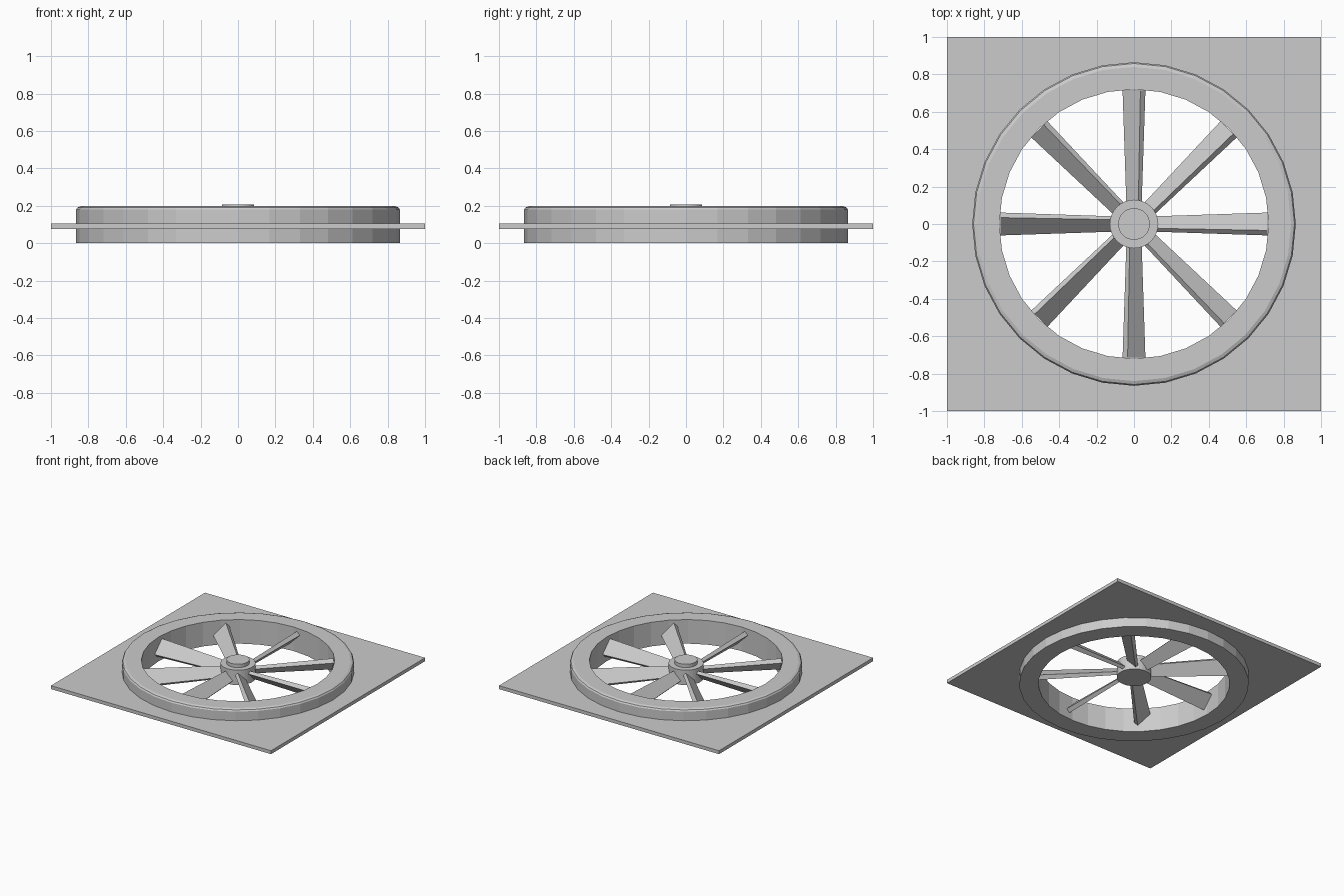
import bpy, bmesh
from math import sin, cos, pi, radians
from mathutils import Matrix, Vector

if "Cube" in bpy.data.objects:
    bpy.data.objects.remove(bpy.data.objects["Cube"])

SIDES = 32


def finish(name, bm):
    bmesh.ops.remove_doubles(bm, verts=bm.verts, dist=1e-5)
    bmesh.ops.recalc_face_normals(bm, faces=bm.faces)
    mesh = bpy.data.meshes.new(name)
    bm.to_mesh(mesh)
    bm.free()
    obj = bpy.data.objects.new(name, mesh)
    bpy.context.collection.objects.link(obj)
    return obj


def lathe(name, profile, closed):
    """Revolve (radius, z) points around z; open profiles get end caps."""
    bm = bmesh.new()
    rings = [[bm.verts.new((r * cos(2 * pi * i / SIDES), r * sin(2 * pi * i / SIDES), z))
              for i in range(SIDES)] for r, z in profile]
    pairs = list(zip(rings, rings[1:]))
    if closed:
        pairs.append((rings[-1], rings[0]))
    else:
        bm.faces.new(rings[0])
        bm.faces.new(rings[-1])
    for a, b in pairs:
        for i in range(SIDES):
            j = (i + 1) % SIDES
            bm.faces.new((a[i], a[j], b[j], b[i]))
    return finish(name, bm)


# Fan duct with rounded upper outer rim
lathe("duct_ring", [(0.72, 0), (0.865, 0), (0.865, 0.18), (0.858, 0.191),
                    (0.84, 0.198), (0.72, 0.198)], True)

# Hub with raised cap
lathe("hub", [(0.13, 0.055), (0.13, 0.178), (0.085, 0.178), (0.085, 0.206)], False)

# Square mounting plate with a round opening hidden inside the duct wall
bm = bmesh.new()
layers = []
for z in (0.077, 0.105):
    inner, outer = [], []
    for i in range(SIDES):
        c, s = cos(2 * pi * i / SIDES), sin(2 * pi * i / SIDES)
        m = max(abs(c), abs(s))
        inner.append(bm.verts.new((0.8 * c, 0.8 * s, z)))
        outer.append(bm.verts.new((c / m, s / m, z)))
    layers.append((inner, outer))
(in0, out0), (in1, out1) = layers
for a, b in ((in0, out0), (out0, out1), (out1, in1), (in1, in0)):
    for i in range(SIDES):
        j = (i + 1) % SIDES
        bm.faces.new((a[i], a[j], b[j], b[i]))
finish("mounting_plate", bm)

# Eight tapered blades pitched at 45 degrees
PITCH = Matrix.Rotation(radians(-45), 4, 'X')
for k in range(8):
    bm = bmesh.new()
    bmesh.ops.create_cube(bm, size=1)
    for v in bm.verts:
        tip = v.co.x > 0
        f = 1.0 if tip else 0.66
        v.co = Vector((0.715 if tip else 0.09, v.co.y * 0.135 * f, v.co.z * 0.038 * f))
    bm.transform(Matrix.Rotation(k * pi / 4, 4, 'Z') @ Matrix.Translation((0, 0, 0.112)) @ PITCH)
    finish(f"blade_{k + 1}", bm)
